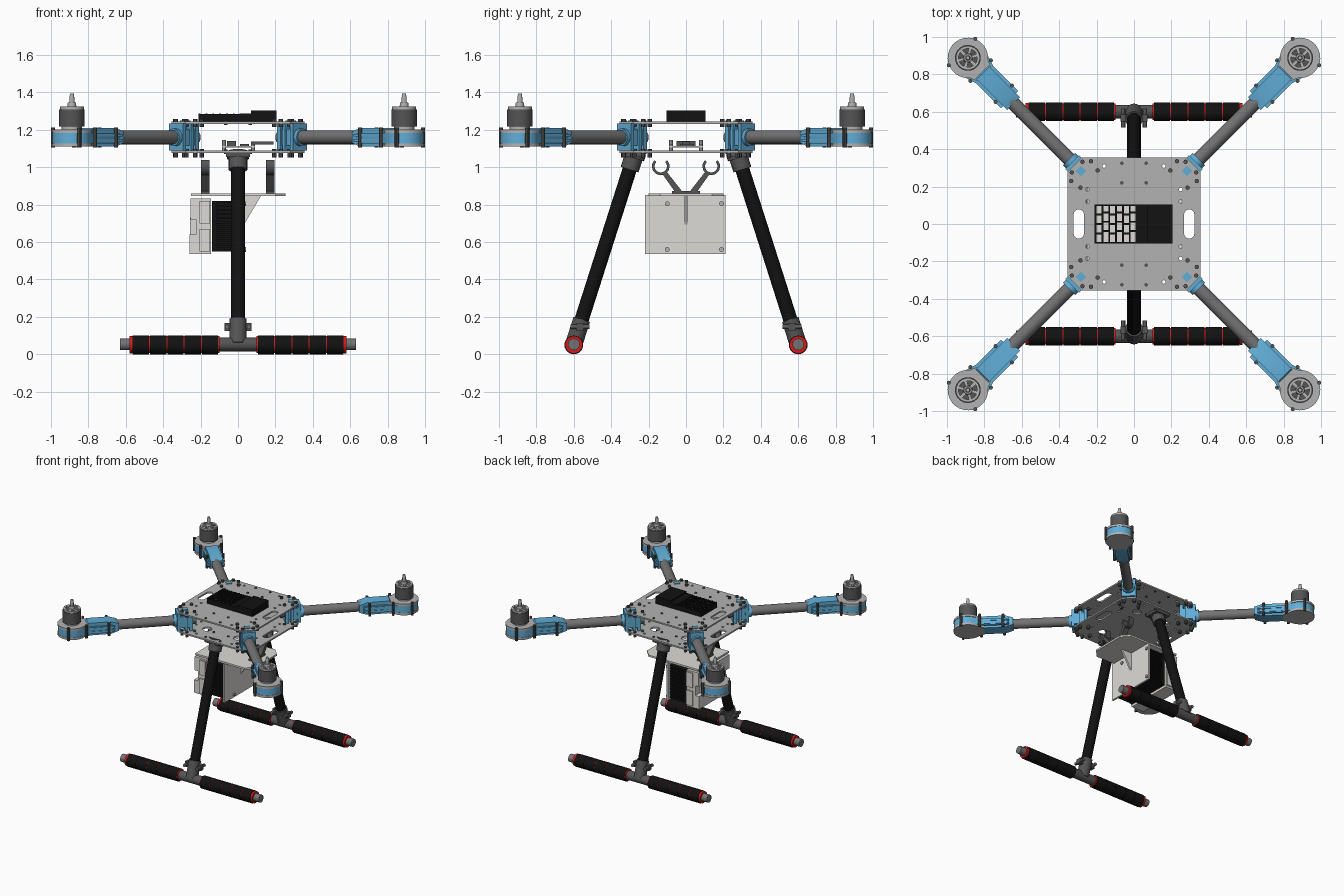
import bpy, bmesh
from math import sin, cos, pi, radians
from mathutils import Matrix, Vector

if "Cube" in bpy.data.objects:
    bpy.data.objects.remove(bpy.data.objects["Cube"])

I = Matrix.Identity(4)
COL = dict(blue=(.12, .42, .68), dark=(.09, .09, .09), black=(.006, .006, .006), red=(.65, .01, .01),
           light=(.72, .71, .68), plate=(.45, .45, .45), tube=(.17, .17, .17))
MATS = {}
for k, c in COL.items():
    MATS[k] = bpy.data.materials.new(k)
    MATS[k].diffuse_color = (*c, 1)

ARMS = [Matrix.Rotation(radians(45 + 90 * k), 4, 'Z') for k in range(4)]
XZ = Matrix.Rotation(pi / 2, 4, 'X')                                   # profile drawn in x,z
YZ = Matrix(((0, 0, 1, 0), (1, 0, 0, 0), (0, 1, 0, 0), (0, 0, 0, 1)))  # profile drawn in y,z


def finish(name, me, mat, places):
    me.materials.clear()
    me.materials.append(MATS[mat])
    for p in me.polygons:
        p.use_smooth = True
    me.set_sharp_from_angle(angle=radians(32))
    for M in places:
        o = bpy.data.objects.new(name, me)
        bpy.context.collection.objects.link(o)
        o.matrix_world = M


def from_bm(name, bm, mat, places):
    bmesh.ops.recalc_face_normals(bm, faces=bm.faces)
    me = bpy.data.meshes.new(name)
    bm.to_mesh(me)
    bm.free()
    finish(name, me, mat, places)


def boxes(name, items, mat, places=(I,)):
    """each item: x0,x1,y0,y1,z0,z1"""
    bm = bmesh.new()
    for x0, x1, y0, y1, z0, z1 in items:
        M = Matrix.Translation(((x0 + x1) / 2, (y0 + y1) / 2, (z0 + z1) / 2)) @ Matrix.Diagonal((x1 - x0, y1 - y0, z1 - z0, 1))
        bmesh.ops.create_cube(bm, size=1, matrix=M)
    from_bm(name, bm, mat, places)


def rods(name, items, mat, places=(I,), n=20):
    """each item: start, end, radius[, end radius]"""
    bm = bmesh.new()
    for a, b, r, *r2 in items:
        a, b = Vector(a), Vector(b)
        M = Matrix.Translation((a + b) / 2) @ (b - a).to_track_quat('Z', 'Y').to_matrix().to_4x4()
        bmesh.ops.create_cone(bm, cap_ends=True, segments=n, radius1=r, radius2=r2[0] if r2 else r,
                              depth=(b - a).length, matrix=M)
    from_bm(name, bm, mat, places)


def prism(name, loops, depth, mat, at=I, places=(I,)):
    """outline plus holes, extruded by depth about its own plane"""
    cu = bpy.data.curves.new(name, 'CURVE')
    cu.dimensions, cu.fill_mode, cu.extrude = '2D', 'BOTH', depth / 2
    for lp in loops:
        s = cu.splines.new('POLY')
        s.points.add(len(lp) - 1)
        for p, q in zip(s.points, lp):
            p.co = (q[0], q[1], 0, 1)
        s.use_cyclic_u = True
    tmp = bpy.data.objects.new(name, cu)
    bpy.context.collection.objects.link(tmp)
    dg = bpy.context.evaluated_depsgraph_get()
    me = bpy.data.meshes.new_from_object(tmp.evaluated_get(dg))
    bpy.data.objects.remove(tmp)
    bm = bmesh.new()
    bm.from_mesh(me)
    bpy.data.meshes.remove(me)
    bmesh.ops.remove_doubles(bm, verts=bm.verts, dist=1e-5)
    bm.transform(at)
    from_bm(name, bm, mat, places)


def arc(cx, cy, r, a0=0, a1=360, n=16):
    m = n if a1 - a0 >= 360 else n - 1
    return [(cx + r * cos(radians(a0 + (a1 - a0) * i / m)), cy + r * sin(radians(a0 + (a1 - a0) * i / m))) for i in range(n)]


def up(z):
    return Matrix.Translation((0, 0, z))


# centre plates: chamfered squares with hand slots and small holes
E, C = .355, .28
outline = [(E, -C), (E, C), (C, E), (-C, E), (-E, C), (-E, -C), (-C, -E), (C, -E)]
slots = [arc(s * .295, .05, .028, 0, 180, 8) + arc(s * .295, -.05, .028, 180, 360, 8) for s in (1, -1)]
holes = [arc(sx * x, sy * y, .01, n=8) for sx in (1, -1) for sy in (1, -1) for x, y in ((.25, .12), (.25, .185), (.16, .31))]
big = [arc(sx * .14, sy * .2, .035, n=14) for sx in (1, -1) for sy in (1, -1)]
prism('top_plate', [outline] + slots + holes, .012, 'plate', up(1.238))
prism('bottom_plate', [outline] + slots + holes + big, .012, 'plate', up(1.083))
rods('plate_bolts', [((sx * .065, sy * y, z - .012), (sx * .065, sy * y, z + .012), .01)
                     for sx in (1, -1) for sy in (1, -1) for y in (.22, .325) for z in (1.083, 1.238)], 'dark', n=8)

# arms, drawn along +x and turned to the four corners
rods('arm_tube', [((.32, 0, 1.16), (1.12, 0, 1.16), .0375)], 'tube', ARMS)
boxes('arm_clamp', [(.35, .375, -.055, .055, 1.09, 1.232), (.39, .41, -.055, .055, 1.09, 1.232),
                    (.445, .468, -.052, .052, 1.09, 1.235), (.35, .46, -.045, .045, 1.115, 1.205),
                    (.38, .42, -.02, .02, 1.2, 1.25)], 'blue', ARMS)
rods('clamp_collar', [((.44, 0, 1.16), (.49, 0, 1.16), .047)], 'blue', ARMS)
rods('clamp_bolts', [((x, s * y, z - .022), (x, s * y, z + .022), .012)
                     for x, y in ((.34, .065), (.4, .075), (.43, .04)) for s in (1, -1) for z in (1.075, 1.237)], 'dark', ARMS, 8)

# motor mounts at the arm ends
D = 1.256
pod = arc(D, 0, .105, -125, 125, 22) + [(1.12, .062), (.97, .062), (.93, .042), (.93, -.042), (.97, -.062), (1.12, -.062)]
cap = arc(D, 0, .108, -140, 140, 22) + [(1.13, .05), (1.13, -.05)]
prism('motor_pod', [pod], .055, 'blue', up(1.155), ARMS)
prism('pod_cap_top', [cap], .018, 'plate', up(1.193), ARMS)
prism('pod_cap_bottom', [cap], .018, 'plate', up(1.119), ARMS)
sleeve = [(.91, 1.13), (.97, 1.11), (1.14, 1.11), (1.16, 1.13), (1.16, 1.19), (1.14, 1.21), (.97, 1.21), (.91, 1.19)]
prism('pod_sleeve', [sleeve], .095, 'blue', XZ, ARMS)
boxes('sleeve_flanges', [(.94, 1.15, -.066, .066, 1.163, 1.178), (.94, 1.15, -.066, .066, 1.135, 1.15)], 'blue', ARMS)
rods('pod_bolts', [((x, s * y, 1.105), (x, s * y, 1.212), .011)
                   for x, y in ((.985, .062), (1.16, .078), (1.3, .1)) for s in (1, -1)], 'dark', ARMS, 8)

# motors: base, can with spoked top, hub and shaft
rods('motor_base', [((D, 0, 1.2), (D, 0, 1.222), .055)], 'plate', ARMS)
rods('motor_can', [((D, 0, 1.218), (D, 0, 1.31), .069)], 'dark', ARMS, 28)
prism('motor_rim', [arc(D, 0, .064, n=28), arc(D, 0, .05, n=28)], .02, 'plate', up(1.315), ARMS)
for k in range(3):
    T = Matrix.Translation((D, 0, 0)) @ Matrix.Rotation(k * pi / 3, 4, 'Z')
    boxes('motor_spoke', [(-.055, .055, -.008, .008, 1.305, 1.325)], 'plate', [M @ T for M in ARMS])
rods('motor_shaft', [((D, 0, 1.305), (D, 0, 1.345), .026, .022), ((D, 0, 1.34), (D, 0, 1.37), .014),
                     ((D, 0, 1.365), (D, 0, 1.395), .014, .01)], 'plate', ARMS, 14)

# landing gear, one side then turned half round
SIDES = [I, Matrix.Rotation(pi, 4, 'Z')]
top, foot = Vector((0, .272, 1.08)), Vector((0, .6, .053))


def along(t):
    return top.lerp(foot, t)


rods('leg', [(along(.03), along(.93), .038)], 'black', SIDES)
rods('leg_socket', [(along(.0), along(.09), .05), (along(.0), along(.03), .06)], 'dark', SIDES)
boxes('leg_socket_foot', [(-.065, .065, .22, .34, 1.055, 1.078)], 'dark', SIDES)
rods('leg_tee', [(along(.87), along(1), .046), ((-.105, .6, .053), (.105, .6, .053), .037)], 'dark', SIDES)
p = along(.9)
boxes('tee_lugs', [(-.072, .072, p.y - .018, p.y + .018, .125, .168)], 'dark', SIDES)
rods('tee_bolts', [((x, p.y - .05, .147), (x, p.y + .05, .147), .012) for x in (-.058, .058)], 'tube', SIDES, 8)
rods('skid_tube', [((-.63, .6, .053), (.63, .6, .053), .031)], 'tube', SIDES)
rods('skid_liner', [((s * .1, .6, .053), (s * .573, .6, .053), .045) for s in (1, -1)], 'red', SIDES, 24)
rods('skid_foam', [((s * (.106 + i * .0925), .6, .05), (s * (.106 + i * .0925 + .087), .6, .05), .05)
                   for i in range(5) for s in (1, -1)], 'black', SIDES, 24)
prism('skid_end_ring', [arc(.6, .051, .047, n=24), arc(.6, .051, .032, n=24)], .012, 'red', YZ,
      [M @ Matrix.Translation((s * .574, 0, 0)) for M in SIDES for s in (1, -1)])

# control box on the top plate: open grid at the left, solid lid at the right
bars = [(-.21 + i * .0365, -.2 + i * .0365, -.105, .105, 1.245, 1.288) for i in range(7)]
for i in range(6):
    for j in range(5):
        y = max(-.105, min(.095, -.105 + j * .05 + (.012 if i % 2 and 0 < j < 4 else 0)))
        bars.append((-.202 + i * .0365, -.172 + i * .0365, y, y + .01, 1.245, 1.285))
boxes('control_box_grid', bars, 'black')
boxes('control_box_cells', [(-.2, .01, -.1, .1, 1.245, 1.268)], 'light')
boxes('control_box_lid', [(.01, .205, -.105, .105, 1.245, 1.288), (.07, .205, -.105, .105, 1.25, 1.302)], 'black')

# flight board between the plates
boxes('board_tray', [(-.085, .09, -.09, .09, 1.105, 1.113)], 'light')
rods('board_posts', [((x, y, 1.085), (x, y, 1.145 if x < 0 else 1.125), .01) for x in (-.075, .08) for y in (-.08, .08)], 'plate', n=8)
boxes('board_parts', [(-.06, -.01, -.05, .05, 1.113, 1.14), (.01, .06, -.03, .04, 1.113, 1.125),
                      (.07, .19, -.02, .02, 1.122, 1.138)], 'dark')

# payload hooks: base, slanted struts and open rings
for s in (1, -1):
    ring = arc(.135, 1.005, .047, 135, 405, 18) + arc(.135, 1.005, .033, 135, 405, 18)[::-1]
    strut = [(.02, .87), (.06, .87), (.125, .962), (.105, .978)]
    for nm, shape in (('hook_ring', ring), ('hook_strut', strut)):
        prism(nm, [[(s * y, z) for y, z in shape]], .045, 'dark', YZ, [Matrix.Translation((x, 0, 0)) for x in (-.175, .173)])
boxes('hook_base', [(x - .023, x + .023, -.075, .075, .858, .874) for x in (-.175, .173)], 'dark')

# payload bracket: shelf, back plate, gusset
prism('payload_shelf', [[(-.25, -.2), (.2, -.2), (.255, -.14), (.255, .14), (.2, .2), (-.25, .2)]], .014, 'light', up(.852))
boxes('payload_back_plate', [(.018, .032, -.22, .21, .535, .852)], 'light')
prism('payload_gusset', [[(.03, .85), (.125, .85), (.03, .69)]], .016, 'light', XZ)
rods('back_plate_bolts', [((.03, y, z), (.042, y, z), .013) for y in (-.1, .19) for z in (.56, .805)], 'plate', n=10)

# payload body: cooling fins and front housing
boxes('payload_fins', [(-.125, .018, -.185, .185, .55 + i * .0215, .562 + i * .0215) for i in range(13)], 'black')
boxes('fin_core', [(-.14, -.115, -.19, .19, .55, .82), (-.115, .018, -.02, .02, .56, .81)], 'black')
housing = [(-.145, .535), (-.145, .832), (-.255, .832), (-.255, .72), (-.225, .72), (-.225, .64), (-.26, .64), (-.26, .535)]
prism('payload_housing', [housing], .4, 'light', XZ)
boxes('housing_panels', [(-.205, -.15, s * .205 - .006, s * .205 + .006, z, z + .12) for s in (1, -1) for z in (.55, .7)]
      + [(-.256, -.2, -.14, .14, .63, .73)], 'light')

for m in bpy.data.materials:
    if m.users and not m.is_grease_pencil:
        m.use_nodes = True
        m.node_tree.nodes["Principled BSDF"].inputs["Base Color"].default_value = m.diffuse_color
